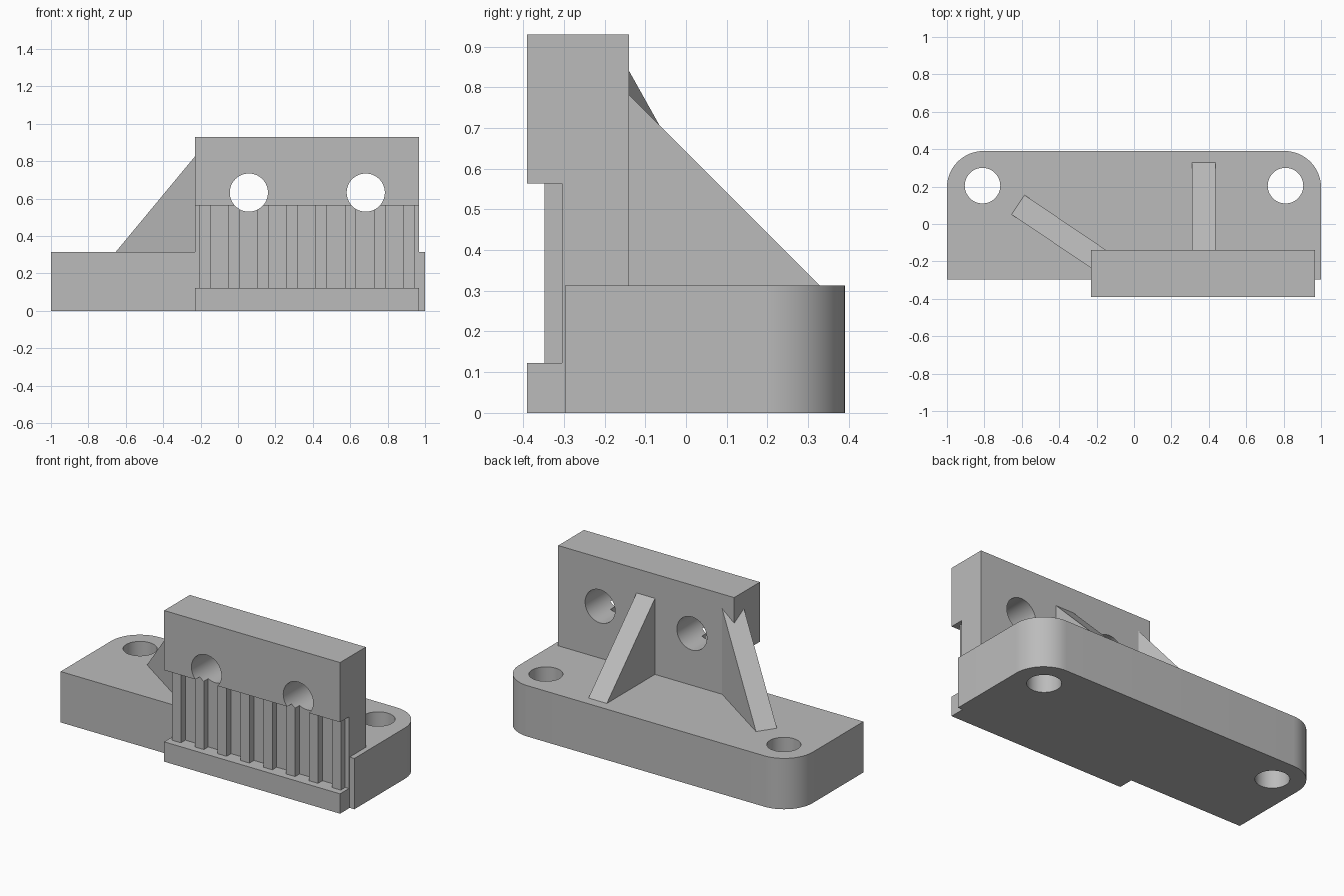
import bpy
import bmesh
from math import sin, cos, pi, radians
from mathutils import Matrix, Vector

if "Cube" in bpy.data.objects:
    bpy.data.objects.remove(bpy.data.objects["Cube"], do_unlink=True)

grey = bpy.data.materials.new("plain_grey")
grey.use_nodes = True
COLOUR = (0.5, 0.5, 0.5, 1)
grey.diffuse_color = COLOUR
grey.node_tree.nodes["Principled BSDF"].inputs["Base Color"].default_value = COLOUR


def finish(name, bm):
    bmesh.ops.recalc_face_normals(bm, faces=bm.faces)
    mesh = bpy.data.meshes.new(name)
    bm.to_mesh(mesh)
    bm.free()
    mesh.materials.append(grey)
    obj = bpy.data.objects.new(name, mesh)
    bpy.context.collection.objects.link(obj)
    return obj


def prism(name, points, offset):
    """Extrude a closed outline of 3D points along an offset."""
    bm = bmesh.new()
    face = bm.faces.new([bm.verts.new(p) for p in points])
    new = bmesh.ops.extrude_face_region(bm, geom=[face])["geom"]
    verts = [v for v in new if isinstance(v, bmesh.types.BMVert)]
    bmesh.ops.translate(bm, verts=verts, vec=offset)
    return finish(name, bm)


def drill(obj, centres, radius, matrix):
    """Cut round through holes, then discard the cutters."""
    bm = bmesh.new()
    for c in centres:
        bmesh.ops.create_cone(bm, cap_ends=True, segments=64, radius1=radius,
                              radius2=radius, depth=2,
                              matrix=Matrix.Translation(c) @ matrix)
    cutter = finish("hole_cutter", bm)
    cutter.hide_render = True
    mod = obj.modifiers.new("holes", 'BOOLEAN')
    mod.operation = 'DIFFERENCE'
    mod.solver = 'EXACT'
    mod.object = cutter
    bpy.context.view_layer.update()
    graph = bpy.context.evaluated_depsgraph_get()
    mesh = bpy.data.meshes.new_from_object(obj.evaluated_get(graph))
    obj.modifiers.clear()
    obj.data = mesh
    bpy.data.objects.remove(cutter, do_unlink=True)


def smooth(obj):
    bpy.ops.object.select_all(action='DESELECT')
    obj.select_set(True)
    bpy.context.view_layer.objects.active = obj
    bpy.ops.object.shade_smooth_by_angle(angle=radians(30))


BASE_TOP = 0.313
BACK = 0.39
WALL_BACK = -0.14
UPRIGHT = Matrix.Rotation(pi / 2, 4, 'X')

# Base with two rounded back corners and two bolt holes
r = 0.195
outline = [(-1, -0.297, 0), (1, -0.297, 0)]
for side, start in ((1, 0), (-1, pi / 2)):
    for i in range(17):
        a = start + i * pi / 32
        outline.append((side * (1 - r) + r * cos(a), BACK - r + r * sin(a), 0))
base = prism("base", outline, (0, 0, BASE_TOP))
drill(base, [(s * 0.81, 0.205, 0) for s in (-1, 1)], 0.095, Matrix())
smooth(base)

# Upright block with a belt slot along its front
X0, X1 = -0.23, 0.968
SLOT_LOW, SLOT_HIGH, SLOT_FLOOR = 0.122, 0.563, -0.304
profile = [(-BACK, 0), (WALL_BACK, 0), (WALL_BACK, 0.93), (-BACK, 0.93),
           (-BACK, SLOT_HIGH), (SLOT_FLOOR, SLOT_HIGH),
           (SLOT_FLOOR, SLOT_LOW), (-BACK, SLOT_LOW)]
block = prism("clamp_block", [(X0, y, z) for y, z in profile], (X1 - X0, 0, 0))

# Row of belt teeth in the slot
bm = bmesh.new()
for i in range(8):
    size = Matrix.Diagonal((0.061, 0.053, SLOT_HIGH - SLOT_LOW + 0.01, 1))
    place = Matrix.Translation((-0.176 + i * 0.1555, -0.3205,
                                (SLOT_LOW + SLOT_HIGH) / 2))
    bmesh.ops.create_cube(bm, size=1, matrix=place @ size)
teeth = finish("belt_teeth", bm)

# Two screw holes through the block and teeth
for part in (block, teeth):
    drill(part, [(x, -0.2, 0.632) for x in (0.058, 0.683)], 0.102, UPRIGHT)
    smooth(part)


def rib(name, foot, angle, length, width=0.125):
    """45 degree gusset rising from its foot along a ground direction."""
    along = Vector((cos(angle), sin(angle), 0))
    across = Vector((-along.y, along.x, 0)) * width
    foot = Vector(foot) - across / 2
    low = Vector((0, 0, -0.1))
    up = Vector((0, 0, length))
    end = foot + along * length
    return prism(name, [foot, foot + low, end + low, end + up], across)


# Gussets behind the block and at its right corner
rib("back_gusset", (0.372, 0.328, BASE_TOP), -pi / 2, 0.51)
rib("corner_gusset", (-0.62, 0.103, BASE_TOP), radians(-34), 0.575)
